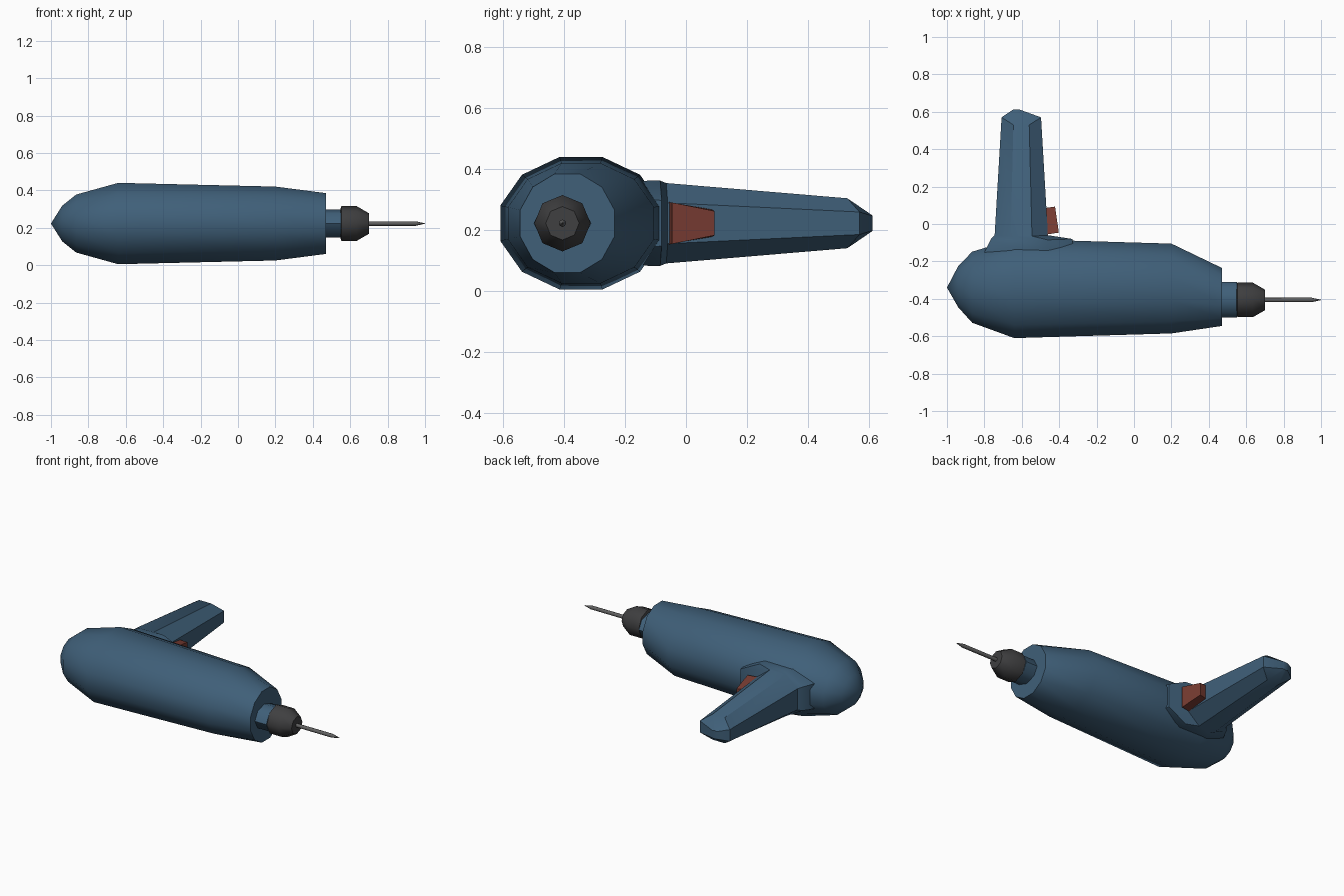
import bpy, bmesh
from math import sin, cos, pi, radians

if "Cube" in bpy.data.objects:
    bpy.data.objects.remove(bpy.data.objects["Cube"])

ZC = 0.2225  # height of the symmetry plane


def material(name, rgb):
    m = bpy.data.materials.new(name)
    m.diffuse_color = (*rgb, 1)
    m.use_nodes = True
    m.node_tree.nodes["Principled BSDF"].inputs["Base Color"].default_value = m.diffuse_color
    return m


BLUE = material("blue_casing", (0.05, 0.115, 0.19))
RED = material("red_trigger", (0.19, 0.045, 0.032))
DARK = material("dark_chuck", (0.05, 0.05, 0.052))
STEEL = material("steel_bit", (0.12, 0.12, 0.12))


def loft(name, rings, mat, angle=None):
    """Skin a list of equal-length point rings; end rings become caps."""
    bm = bmesh.new()
    vs = [[bm.verts.new(p) for p in r] for r in rings]
    n = len(rings[0])
    for a, b in zip(vs, vs[1:]):
        for i in range(n):
            j = (i + 1) % n
            bm.faces.new((a[i], a[j], b[j], b[i]))
    bm.faces.new(vs[0])
    bm.faces.new(vs[-1])
    bmesh.ops.remove_doubles(bm, verts=bm.verts, dist=0.0005)
    bmesh.ops.recalc_face_normals(bm, faces=bm.faces)
    me = bpy.data.meshes.new(name)
    bm.to_mesh(me)
    bm.free()
    me.materials.append(mat)
    ob = bpy.data.objects.new(name, me)
    bpy.context.collection.objects.link(ob)
    if angle:
        bpy.ops.object.select_all(action='DESELECT')
        bpy.context.view_layer.objects.active = ob
        ob.select_set(True)
        bpy.ops.object.shade_smooth_by_angle(angle=radians(angle))
    return ob


def oval_ring(x, yc, hy, hz, n, offset):
    return [(x, yc + hy * cos(2 * pi * (i + offset) / n),
             ZC + hz * sin(2 * pi * (i + offset) / n)) for i in range(n)]


def along_x(name, sections, n, mat, offset=0.0, angle=None):
    grow = 1 / cos(2 * pi * offset / n)
    return loft(name, [oval_ring(x, yc, hy * grow, hz * grow, n, offset)
                       for x, yc, hy, hz in sections], mat, angle)


# Motor housing: x, centre y, half width, half height
along_x("motor_housing", [
    (-1.0, -0.34, 0.0, 0.0), (-0.94, -0.335, 0.11, 0.095),
    (-0.865, -0.338, 0.19, 0.155), (-0.64, -0.345, 0.265, 0.2175),
    (0.20, -0.345, 0.24, 0.1975), (0.47, -0.39, 0.155, 0.1625),
], 12, BLUE, 0.5, 40)

# Collar, chuck and bit share the spindle axis
SY = -0.406
along_x("collar", [(0.44, SY, 0.095, 0.075), (0.55, SY, 0.095, 0.075)], 8, BLUE, 0, 50)
along_x("chuck", [(0.545, SY, 0.07, 0.07), (0.553, SY, 0.0925, 0.0925),
                  (0.635, SY, 0.0925, 0.0925), (0.70, SY, 0.055, 0.055)],
        8, DARK, 0, 50)
along_x("drill_bit", [(0.68, SY, 0.012, 0.012), (0.95, SY, 0.012, 0.012),
                      (1.0, SY, 0.001, 0.001)], 8, STEEL, 0, 50)


def grip_ring(y, y_side, x0, x1, half, band):
    """Octagonal grip section with narrow front and back faces."""
    m0, m1 = x0 + (x1 - x0) * 0.3, x0 + (x1 - x0) * 0.7
    pts = [(x1, y, -band), (x1, y, band), (m1, y_side, half), (m0, y_side, half),
           (x0, y, band), (x0, y, -band), (m0, y_side, -half), (m1, y_side, -half)]
    return [(x, yy, ZC + z) for x, yy, z in pts]


# Handle: flared root, tapered grip, wedge-shaped butt
loft("handle", [
    grip_ring(-0.26, -0.26, -0.80, -0.32, 0.12, 0.08),
    grip_ring(-0.15, -0.125, -0.80, -0.32, 0.140, 0.08),
    grip_ring(-0.08, -0.085, -0.765, -0.33, 0.140, 0.075),
    grip_ring(-0.06, -0.065, -0.745, -0.46, 0.132, 0.067),
    grip_ring(0.57, 0.53, -0.708, -0.497, 0.082, 0.037),
    grip_ring(0.613, 0.612, -0.645, -0.615, 0.026, 0.024),
], BLUE, 35)

# Trigger: tapered wedge at the front of the handle
loft("trigger", [
    [(x, y, ZC + s * z) for x, y, z, s in
     ((-0.48, y0, w0, -1), (x1, y1, w1, -1), (x1, y1, w1, 1), (-0.48, y0, w0, 1))]
    for y0, w0, x1, y1, w1 in ((-0.058, 0.07, -0.402, -0.046, 0.068),
                               (0.085, 0.045, -0.422, 0.093, 0.040))
], RED)
